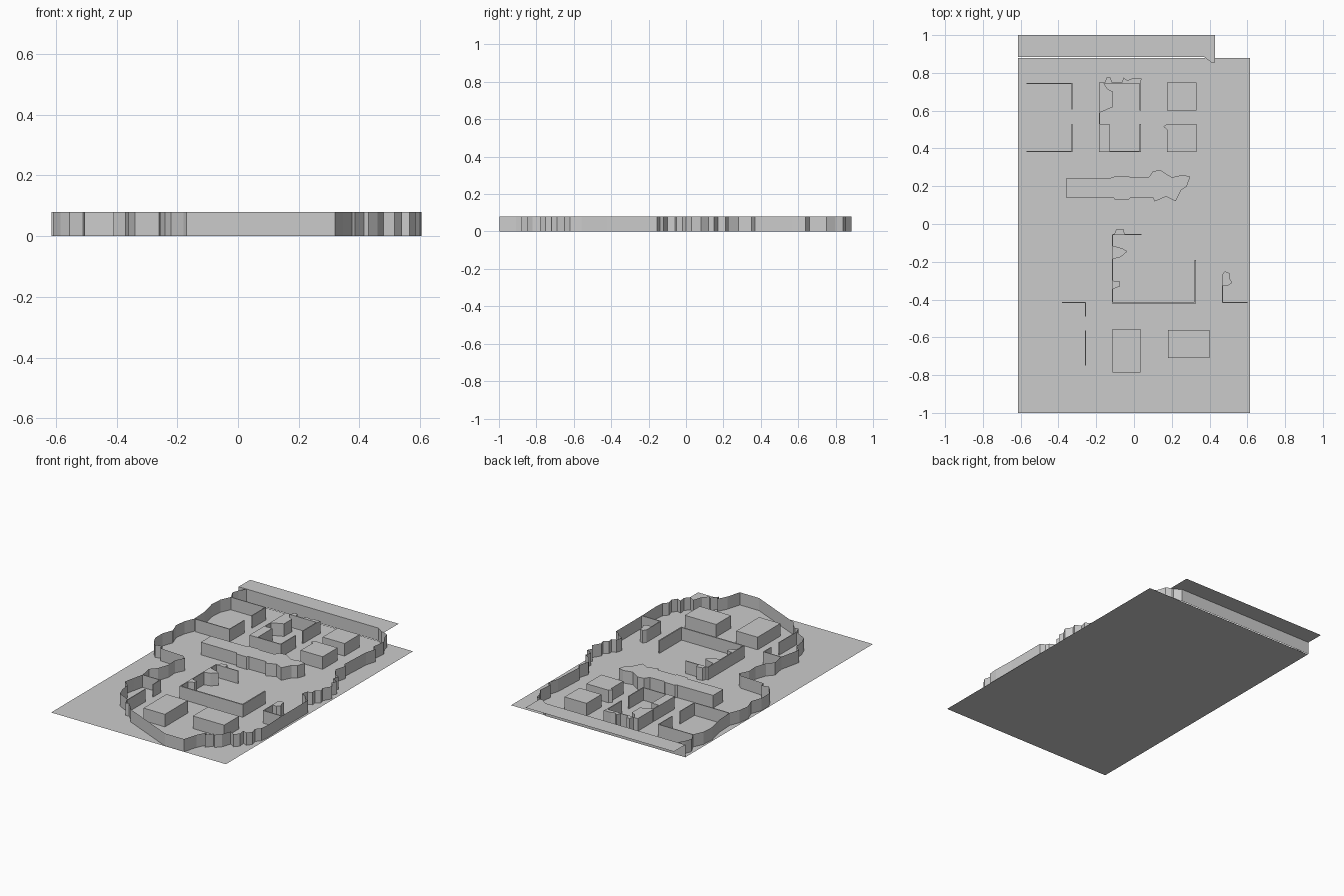
import bpy, bmesh

H = 0.08   # height of every wall
T = 0.006  # thickness of ruined building walls


def make(name, bm):
    mesh = bpy.data.meshes.new(name)
    bm.to_mesh(mesh)
    bm.free()
    obj = bpy.data.objects.new(name, mesh)
    bpy.context.collection.objects.link(obj)
    return obj


def sheet(name, pts, z):
    """Flat polygon at height z."""
    bm = bmesh.new()
    bm.faces.new([bm.verts.new((x, y, z)) for x, y in pts])
    bmesh.ops.recalc_face_normals(bm, faces=bm.faces)
    if bm.faces[:][0].normal.z < 0:
        bmesh.ops.reverse_faces(bm, faces=bm.faces)
    return make(name, bm)


def fence(name, pts):
    """Upright single-sided wall following a path."""
    bm = bmesh.new()
    low = [bm.verts.new((x, y, 0)) for x, y in pts]
    top = [bm.verts.new((x, y, H)) for x, y in pts]
    for i in range(len(pts) - 1):
        bm.faces.new((low[i], low[i + 1], top[i + 1], top[i]))
    return make(name, bm)


def block(name, pts):
    """Capped block with upright sides, open where it meets the ground."""
    bm = bmesh.new()
    low = [bm.verts.new((x, y, 0)) for x, y in pts]
    top = [bm.verts.new((x, y, H)) for x, y in pts]
    n = len(pts)
    for i in range(n):
        j = (i + 1) % n
        bm.faces.new((low[i], low[j], top[j], top[i]))
    bm.faces.new(top)
    bmesh.ops.recalc_face_normals(bm, faces=bm.faces)
    return make(name, bm)


def box(name, x0, x1, y0, y1):
    return block(name, [(x0, y0), (x1, y0), (x1, y1), (x0, y1)])


# Ground and raised rear terrace
sheet("ground", [(-.615, -1), (.615, -1), (.615, .88), (-.615, .88)], 0)
ledge = [(-.615, .885), (.37, .885), (.41, .855), (.43, .855)]
sheet("rear_terrace", ledge + [(.43, 1), (-.615, 1)], H)
fence("terrace_wall", ledge)

# Irregular cliff around the play area
fence("cliff_left_rear", [(-.56, .885), (-.585, .84), (-.6, .8), (-.57, .745), (-.6, .68),
      (-.605, .6), (-.58, .49), (-.575, .38), (-.6, .32), (-.61, .25), (-.585, .18),
      (-.61, .11), (-.61, .04), (-.585, -.01), (-.555, -.04), (-.51, -.03),
      (-.505, -.06), (-.34, -.07)])
fence("cliff_left_front", [(-.34, -.07), (-.31, -.09), (-.34, -.15), (-.335, -.22),
      (-.36, -.29), (-.395, -.33), (-.38, -.415), (-.395, -.48), (-.41, -.55),
      (-.37, -.58), (-.36, -.65), (-.34, -.7), (-.26, -.74), (-.24, -.79),
      (-.22, -.78), (-.18, -.82), (-.17, -.84)])
fence("cliff_front", [(-.17, -.84), (.185, -.998), (.32, -.998), (.345, -.91), (.375, -.85),
      (.385, -.88), (.415, -.84), (.43, -.85), (.46, -.82), (.48, -.76), (.515, -.78),
      (.54, -.75), (.535, -.71), (.565, -.72), (.585, -.69), (.575, -.65), (.6, -.62),
      (.605, -.56)])
fence("cliff_right", [(.605, -.56), (.6, -.42), (.6, -.155), (.57, -.14), (.56, -.12),
      (.52, -.1), (.53, -.06), (.56, -.05), (.555, -.02), (.585, 0), (.575, .03),
      (.605, .08), (.575, .12), (.59, .15), (.55, .17), (.56, .21), (.52, .23), (.49, .28)])
fence("cliff_right_rear", [(.49, .28), (.51, .35), (.49, .37), (.5, .57), (.52, .64),
      (.49, .66), (.5, .75), (.47, .8), (.46, .84), (.43, .855)])

# Intact rectangular buildings
for i, b in enumerate([(.175, .33, .60, .75), (.175, .33, .38, .53),
                       (-.115, .035, -.785, -.555), (.18, .40, -.71, -.56)]):
    box("building_%d" % (i + 1), *b)

# Thin walls of the ruined buildings: x0, x1, y0, y1
ruins = {
    "ruin_rear_left": [(-.57, -.325, .742, .747), (-.33, -.325, .605, .742),
                       (-.57, -.325, .38, .386), (-.33, -.325, .386, .53)],
    "ruin_rear_centre": [(.03, .036, .60, .75), (.03, .036, .386, .53),
                         (-.13, .036, .38, .386), (-.186, -.18, .53, .59),
                         (-.186, .03, .745, .75)],
    "ruin_main": [(-.117, -.111, -.415, -.055), (-.117, .328, -.42, -.412),
                  (.32, .328, -.412, -.19), (-.111, .04, -.059, -.053)],
    "ruin_right": [(.467, .6, -.418, -.412), (.467, .472, -.412, -.325)],
    "ruin_left": [(-.38, -.255, -.417, -.412), (-.259, -.254, -.49, -.417),
                  (-.259, -.254, -.75, -.565)],
}
for name, walls in ruins.items():
    for i, w in enumerate(walls):
        box("%s_wall_%d" % (name, i + 1), *w)

# Rubble heaps beside the ruined walls
rubble = [
    [(-.186, .745), (-.16, .745), (-.14, .715), (-.11, .70), (-.11, .62), (-.18, .59), (-.186, .6)],
    [(-.186, .38), (-.13, .38), (-.13, .53), (-.186, .53)],
    [(-.155, .75), (-.145, .775), (-.125, .775), (-.115, .75)],
    [(-.065, .75), (-.055, .775), (-.035, .76), (-.01, .77), (.04, .77), (.036, .75)],
    [(-.105, -.054), (-.095, -.03), (-.055, -.025), (-.05, -.054)],
    [(-.112, -.115), (-.06, -.13), (-.035, -.145), (-.07, -.175), (-.112, -.185)],
    [(-.112, -.3), (-.075, -.305), (-.075, -.33), (-.112, -.345)],
    [(.467, -.325), (.467, -.27), (.48, -.25), (.505, -.26), (.505, -.285), (.52, -.31), (.5, -.325)],
]
for i, r in enumerate(rubble):
    block("rubble_%d" % (i + 1), r)
block("corner_rubble", [(.155, .515), (.175, .5), (.175, .53)])

# Long central ridge with a ragged right end
block("central_ridge", [(-.36, .242), (-.11, .245), (-.1, .255), (-.03, .255), (-.02, .247),
      (.08, .25), (.1, .28), (.14, .285), (.2, .247), (.26, .26), (.297, .25), (.28, .2),
      (.25, .18), (.22, .12), (.17, .145), (.11, .12), (.1, .14), (-.02, .138),
      (-.03, .127), (-.1, .127), (-.11, .14), (-.36, .14)])
